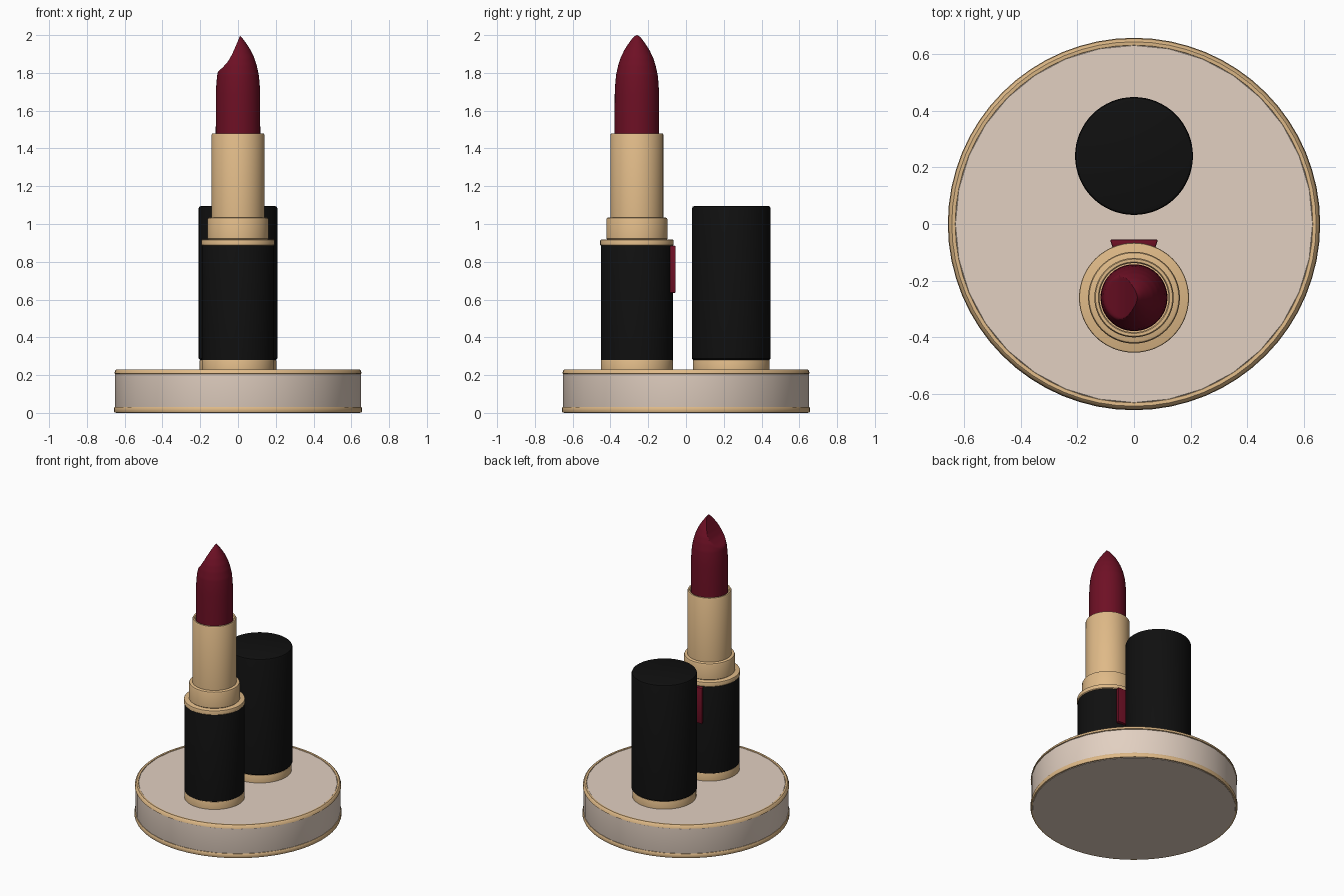
import bpy, bmesh, math

if "Cube" in bpy.data.objects:
    bpy.data.objects.remove(bpy.data.objects["Cube"])


def mat(name, rgb):
    m = bpy.data.materials.new(name)
    m.diffuse_color = (*rgb, 1)
    m.use_nodes = True
    m.node_tree.nodes["Principled BSDF"].inputs["Base Color"].default_value = m.diffuse_color
    return m


GOLD = mat("warm gold", (0.74, 0.49, 0.245))
BEIGE = mat("beige", (0.76, 0.63, 0.535))
BLACK = mat("black", (0.005, 0.005, 0.005))
RED = mat("deep red", (0.155, 0.005, 0.018))


def finish(name, bm, material, angle=35):
    bmesh.ops.remove_doubles(bm, verts=bm.verts, dist=1e-5)
    bmesh.ops.recalc_face_normals(bm, faces=bm.faces)
    me = bpy.data.meshes.new(name)
    bm.to_mesh(me)
    bm.free()
    me.materials.append(material)
    ob = bpy.data.objects.new(name, me)
    bpy.context.collection.objects.link(ob)
    bpy.ops.object.select_all(action='DESELECT')
    ob.select_set(True)
    bpy.context.view_layer.objects.active = ob
    bpy.ops.object.shade_smooth_by_angle(angle=math.radians(angle))
    return ob


def lathe_mesh(profile, y=0.0, n=64, closed=False):
    """Spin (radius, z) points about a vertical axis at the given y."""
    bm = bmesh.new()
    rings = []
    for r, z in profile:
        if r == 0:
            rings.append([bm.verts.new((0, y, z))] * n)
        else:
            rings.append([bm.verts.new((r * math.cos(2 * math.pi * i / n),
                                        y + r * math.sin(2 * math.pi * i / n), z)) for i in range(n)])
    pairs = list(zip(rings, rings[1:]))
    if closed:
        pairs.append((rings[-1], rings[0]))
    for a, b in pairs:
        for i in range(n):
            j = (i + 1) % n
            quad = list(dict.fromkeys((a[i], a[j], b[j], b[i])))
            bm.faces.new(quad)
    return bm


def lathe(name, profile, material, y=0.0, n=64, closed=False):
    return finish(name, lathe_mesh(profile, y, n, closed), material)


def drum(name, r, z0, z1, material, y, bevel=0.008):
    """Cylinder with small chamfers."""
    b = bevel
    lathe(name, [(0, z0), (r - b, z0), (r, z0 + b), (r, z1 - b),
                 (r - b * 0.3, z1 - b * 0.3), (r - b, z1), (0, z1)], material, y)


# Display base: faceted beige puck with a gold ring top and bottom
lathe("base_core", [(0, 0.0), (0.645, 0.0), (0.651, 0.02), (0.651, 0.205),
                    (0.63, 0.226), (0, 0.226)], BEIGE, n=32)
lathe("base_top_ring", [(0.628, 0.218), (0.631, 0.229), (0.643, 0.23),
                        (0.651, 0.223), (0.655, 0.208), (0.64, 0.204)], GOLD, closed=True)
lathe("base_bottom_ring", [(0.64, 0.002), (0.654, 0.002), (0.657, 0.01),
                           (0.657, 0.024), (0.653, 0.032), (0.64, 0.032)], GOLD, closed=True)

# Cap standing behind, and the lipstick case in front
YC, YL = 0.24, -0.26
drum("cap_foot", 0.203, 0.222, 0.28, GOLD, YC, 0.004)
drum("cap", 0.208, 0.275, 1.095, BLACK, YC, 0.012)
drum("case_foot", 0.191, 0.222, 0.28, GOLD, YL, 0.004)
drum("case_body", 0.19, 0.275, 0.888, BLACK, YL, 0.005)

# Gold flange, collar and open tube
drum("flange", 0.194, 0.884, 0.918, GOLD, YL, 0.006)
drum("collar", 0.162, 0.91, 1.035, GOLD, YL, 0.012)
lathe("tube", [(0.14, 1.0), (0.14, 1.472), (0.136, 1.48), (0.126, 1.48),
               (0.122, 1.474), (0.122, 1.40), (0, 1.40)], GOLD, YL)


# Lipstick bullet: pointed dome, scooped on its left side
def interp(pts, z):
    for (z0, v0), (z1, v1) in zip(pts, pts[1:]):
        if z <= z1:
            return v0 + (v1 - v0) * (z - z0) / (z1 - z0)
    return pts[-1][1]


DOME = [(1.40, 0.118), (1.68, 0.1175), (1.74, 0.115), (1.79, 0.110), (1.84, 0.099), (1.88, 0.086),
        (1.92, 0.067), (1.95, 0.048), (1.975, 0.030), (1.99, 0.018), (1.997, 0.008)]
SCOOP = [(1.785, -0.13), (1.805, -0.107), (1.83, -0.080), (1.86, -0.053), (1.895, -0.033),
         (1.935, -0.015), (1.97, 0.0), (2.0, 0.012)]
zs = [1.40, 1.55, 1.68, 1.73] + [1.76 + 0.008 * i for i in range(30)] + [1.997]
bm = lathe_mesh([(interp(DOME, z), z) for z in zs] + [(0, 2.0)], YL)
for v in bm.verts:
    if v.co.z > SCOOP[0][0]:
        v.co.x = max(v.co.x, interp(SCOOP, v.co.z))
bmesh.ops.dissolve_degenerate(bm, dist=1e-5, edges=bm.edges)
finish("lipstick_bullet", bm, RED, 32)

# Red plate on the back of the case
bm = bmesh.new()
bmesh.ops.create_cube(bm, size=1)
for v in bm.verts:
    wide = 0.17 if v.co.y > 0 else 0.15
    v.co = (v.co.x * wide, -0.07 + v.co.y * 0.03, 0.76 + v.co.z * 0.25)
bmesh.ops.bevel(bm, geom=list(bm.edges), offset=0.006, segments=2, profile=0.5, affect='EDGES')
finish("back_plate", bm, RED)
